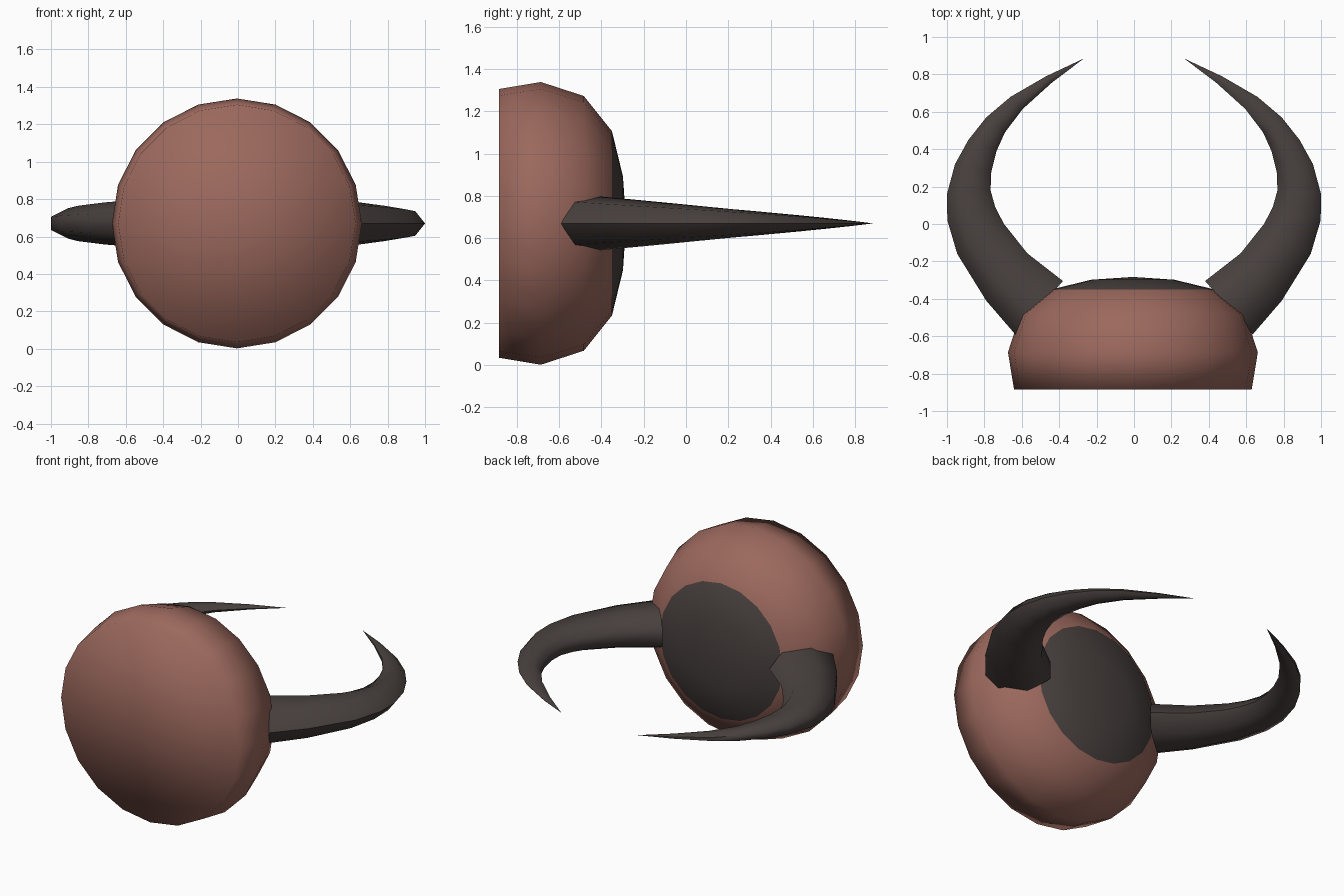
import bpy, bmesh, math
from mathutils import Vector

if "Cube" in bpy.data.objects:
    bpy.data.objects.remove(bpy.data.objects["Cube"])

CZ = 0.67  # height of the model's axis


def material(name, rgb):
    m = bpy.data.materials.new(name)
    m.diffuse_color = (*rgb, 1)
    m.use_nodes = True
    m.node_tree.nodes["Principled BSDF"].inputs["Base Color"].default_value = m.diffuse_color
    return m


brown = material("brown_hide", (0.33, 0.14, 0.11))
dark = material("dark_horn", (0.065, 0.052, 0.048))


def loft(bm, rings, start=None, end=None):
    """Skin rings of equal size; close each end with a point fan if given."""
    loops = [[bm.verts.new(p) for p in r] for r in rings]
    n = len(loops[0])
    for a, b in zip(loops, loops[1:]):
        for i in range(n):
            j = (i + 1) % n
            bm.faces.new((a[i], a[j], b[j], b[i]))
    for loop, point in ((loops[0], start), (loops[-1], end)):
        if point is None:
            bm.faces.new(loop)
        else:
            tip = bm.verts.new(point)
            for i in range(n):
                bm.faces.new((loop[i], loop[(i + 1) % n], tip))
    bmesh.ops.recalc_face_normals(bm, faces=bm.faces)


def finish(bm, name, mats, angle):
    me = bpy.data.meshes.new(name)
    bm.to_mesh(me)
    bm.free()
    for m in mats:
        me.materials.append(m)
    ob = bpy.data.objects.new(name, me)
    bpy.context.collection.objects.link(ob)
    bpy.ops.object.select_all(action='DESELECT')
    ob.select_set(True)
    bpy.context.view_layer.objects.active = ob
    if angle is None:
        bpy.ops.object.shade_smooth()
    else:
        bpy.ops.object.shade_smooth_by_angle(angle=math.radians(angle))
    return ob


# Head: flat-fronted squashed ball turned about the y axis, dark patch at the back
profile = [(-0.885, 0.635), (-0.686, 0.668), (-0.483, 0.602), (-0.35, 0.436), (-0.298, 0.222)]
SIDES = 20
HX = -0.006
rings = []
for y, r in profile:
    rings.append([(HX + r * math.sin(k * math.tau / SIDES), y,
                   CZ + r * math.cos(k * math.tau / SIDES)) for k in range(SIDES)])
bm = bmesh.new()
loft(bm, rings, (HX, -0.885, CZ), (HX, -0.283, CZ))
for f in bm.faces:
    if f.calc_center_median().y > -0.35:
        f.material_index = 1
finish(bm, "head", [brown, dark], None)

# Horns: seven-sided tapering sweep, given as outer and inner outline points
outline = [
    ((0.635, -0.59), (0.38, -0.305)),
    ((0.79, -0.41), (0.57, -0.157)),
    ((0.945, -0.16), (0.695, 0.0)),
    ((0.998, 0.02), (0.742, 0.09)),
    ((1.0, 0.16), (0.767, 0.18)),
    ((0.957, 0.32), (0.763, 0.28)),
    ((0.885, 0.45), (0.735, 0.39)),
    ((0.79, 0.57), (0.69, 0.49)),
    ((0.66, 0.68), (0.595, 0.615)),
    ((0.47, 0.79), (0.44, 0.755)),
]
HORN_SIDES = 7
SPAN = 1 + math.cos(math.pi / HORN_SIDES)  # corner-to-flat width of the section


def horn(name, side):
    rings = []
    for outer, inner in outline:
        o = Vector((side * outer[0], outer[1], CZ))
        i = Vector((side * inner[0], inner[1], CZ))
        height = 0.13 * ((0.885 - (o.y + i.y) / 2) / 1.33) ** 0.92
        # the section's corner points outward on the right, inward on the left
        corner, flat = (o, i) if side > 0 else (i, o)
        axis = (corner - flat) / SPAN
        centre = corner - axis
        rings.append([centre + axis * math.cos(k * math.tau / HORN_SIDES)
                      + Vector((0, 0, height * math.sin(k * math.tau / HORN_SIDES)))
                      for k in range(HORN_SIDES)])
    bm = bmesh.new()
    loft(bm, rings, None, (side * 0.268, 0.885, CZ))
    finish(bm, name, [dark], 65)


horn("right_horn", 1)
horn("left_horn", -1)
